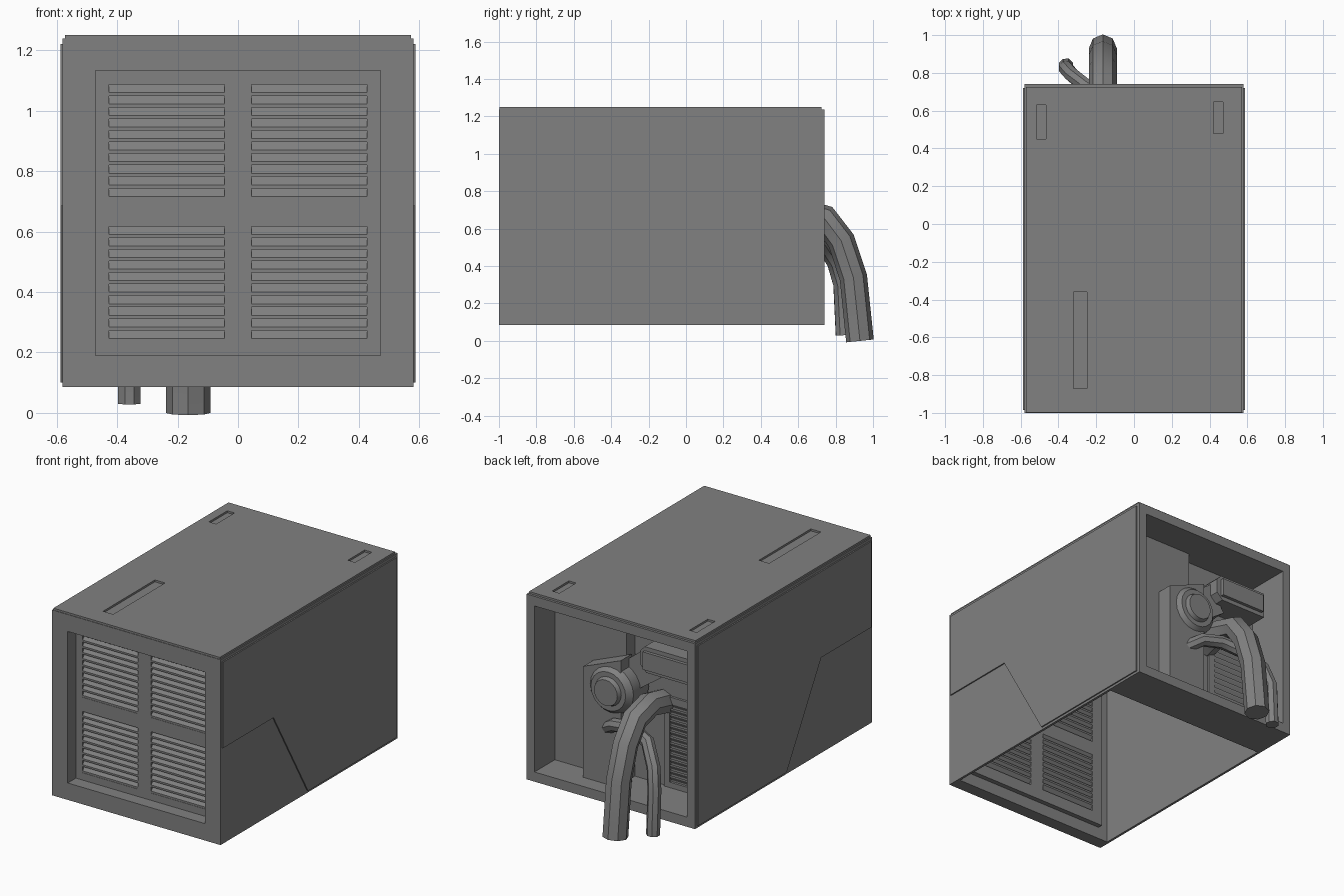
import bpy, bmesh, math
from mathutils import Vector

cube = bpy.data.objects.get("Cube")
if cube:
    bpy.data.objects.remove(cube, do_unlink=True)

grey = bpy.data.materials.new("painted grey metal")
grey.use_nodes = True
grey.diffuse_color = (0.22, 0.22, 0.22, 1)
grey.node_tree.nodes["Principled BSDF"].inputs["Base Color"].default_value = grey.diffuse_color


def finish(name, bm):
    bmesh.ops.recalc_face_normals(bm, faces=bm.faces)
    mesh = bpy.data.meshes.new(name)
    bm.to_mesh(mesh)
    bm.free()
    mesh.materials.append(grey)
    obj = bpy.data.objects.new(name, mesh)
    bpy.context.collection.objects.link(obj)
    return obj


def add_box(bm, x, y, z):
    verts = bmesh.ops.create_cube(bm, size=1)["verts"]
    for v in verts:
        v.co = [lo + (c + 0.5) * (hi - lo) for c, (lo, hi) in zip(v.co, (x, y, z))]


def box(name, x, y, z):
    bm = bmesh.new()
    add_box(bm, x, y, z)
    return finish(name, bm)


def add_prism(bm, outline, lo, hi, axis):
    """Extrude a 2D outline along x (outline is y,z) or along y (outline is x,z)."""
    def place(p, t):
        return (t, p[0], p[1]) if axis == "x" else (p[0], t, p[1])
    face = bm.faces.new([bm.verts.new(place(p, lo)) for p in outline])
    ext = bmesh.ops.extrude_face_region(bm, geom=[face])["geom"]
    step = Vector((hi - lo, 0, 0)) if axis == "x" else Vector((0, hi - lo, 0))
    bmesh.ops.translate(bm, vec=step, verts=[g for g in ext if isinstance(g, bmesh.types.BMVert)])


def prism(name, outline, lo, hi, axis):
    bm = bmesh.new()
    add_prism(bm, outline, lo, hi, axis)
    return finish(name, bm)


def frame(name, x, z, hole_x, hole_z, y):
    """Four bars around a rectangular opening."""
    bm = bmesh.new()
    add_box(bm, x, y, (z[0], hole_z[0]))
    add_box(bm, x, y, (hole_z[1], z[1]))
    add_box(bm, (x[0], hole_x[0]), y, hole_z)
    add_box(bm, (hole_x[1], x[1]), y, hole_z)
    return finish(name, bm)


def louvres(name, x, z, count, y, depth):
    bm = bmesh.new()
    pitch = (z[1] - z[0]) / count
    for i in range(count):
        b = z[0] + i * pitch
        add_prism(bm, [(y, b), (y, b + 0.3 * pitch), (y + depth, b + 1.2 * pitch),
                       (y + depth, b + 0.9 * pitch)], x[0], x[1], "x")
    return finish(name, bm)


def turned(name, profile, centre, sides):
    """Revolve (radius, y) points around an axis along y."""
    bm = bmesh.new()
    rings = []
    for r, y in profile:
        ring = [bm.verts.new((centre[0] + r * math.cos(a), y, centre[1] + r * math.sin(a)))
                for a in (2 * math.pi * i / sides for i in range(sides))]
        rings.append(ring)
    for a, b in zip(rings, rings[1:]):
        for i in range(sides):
            j = (i + 1) % sides
            bm.faces.new((a[i], a[j], b[j], b[i]))
    bm.faces.new(rings[0])
    bm.faces.new(rings[-1])
    return smooth(finish(name, bm))


def smooth(obj):
    bpy.ops.object.select_all(action="DESELECT")
    obj.select_set(True)
    bpy.context.view_layer.objects.active = obj
    bpy.ops.object.shade_smooth_by_angle(angle=math.radians(40))
    return obj


def pipe(name, points, radius):
    curve = bpy.data.curves.new(name, "CURVE")
    curve.dimensions = "3D"
    curve.bevel_depth = radius
    curve.bevel_resolution = 2
    curve.use_fill_caps = True
    spline = curve.splines.new("POLY")
    spline.points.add(len(points) - 1)
    for p, co in zip(spline.points, points):
        p.co = (*co, 1)
    curve.materials.append(grey)
    obj = bpy.data.objects.new(name, curve)
    bpy.context.collection.objects.link(obj)
    bpy.ops.object.select_all(action="DESELECT")
    obj.select_set(True)
    bpy.context.view_layer.objects.active = obj
    bpy.ops.object.convert(target="MESH")
    return smooth(bpy.context.view_layer.objects.active)


W, BOTTOM, ROOF = 0.58, 0.085, 1.238

# Housing shell, open underneath
box("roof", (-W, W), (-1, 0.74), (1.2, ROOF))
cover = [(-0.985, 0.685), (-0.49, 0.685), (-0.15, 0.1), (0.72, 0.1), (0.72, 1.22), (-0.985, 1.22)]
for side, s in (("left", 1), ("right", -1)):
    box(side + "_wall", sorted((s * 0.565, s * W)), (-1, 0.74), (BOTTOM, ROOF))
    prism(side + "_cover", cover, s * (W - 0.005), s * 0.588, "x")

# Top panel with sunken slots
top = box("top_panel", (-0.573, 0.573), (-0.997, 0.725), (ROOF - 0.001, 1.25))
bm = bmesh.new()
for x, y in (((-0.32, -0.25), (-0.87, -0.36)), ((-0.515, -0.465), (0.45, 0.63)),
             ((0.42, 0.47), (0.48, 0.645))):
    add_box(bm, x, y, (1.2, 1.3))
cutter = finish("slot_cutter", bm)
cutter.hide_render = True
cutter.hide_viewport = True
cut = top.modifiers.new("slots", "BOOLEAN")
cut.object = cutter
cut.solver = "EXACT"

# Front frame and grille panel
frame("front_frame", (-W, W), (BOTTOM, ROOF), (-0.472, 0.472), (0.19, 1.133), (-1, -0.92))
bm = bmesh.new()
panel_y = (-0.92, -0.89)
for x in ((-0.5, -0.427), (-0.045, 0.045), (0.427, 0.5)):
    add_box(bm, x, panel_y, (0.16, 1.16))
for x in ((-0.427, -0.045), (0.045, 0.427)):
    for z in ((0.16, 0.235), (0.617, 0.705), (1.087, 1.16)):
        add_box(bm, x, panel_y, z)
finish("grille_panel", bm)
for side, x in (("right", (-0.427, -0.045)), ("left", (0.045, 0.427))):
    for level, z in (("lower", (0.235, 0.617)), ("upper", (0.705, 1.087))):
        louvres(f"{level}_{side}_louvres", x, z, 10, -0.918, 0.03)

# Rear service compartment
frame("rear_frame", (-W, W), (BOTTOM, ROOF), (-0.525, 0.525), (0.145, 1.178), (0.46, 0.74))
box("compartment_back", (-0.53, 0.53), (0.44, 0.46), (0.1, 1.2))
box("compartment_block", (0.03, 0.527), (0.455, 0.54), (0.14, 1.18))
prism("motor_bracket", [(0.26, 0.145), (0.0, 0.145), (0.0, 0.94), (0.26, 0.835)], 0.53, 0.64, "y")
frame("rear_vent_frame", (-0.5, -0.18), (0.146, 0.71), (-0.46, -0.22), (0.18, 0.67), (0.455, 0.475))
louvres("rear_vent_louvres", (-0.46, -0.22), (0.18, 0.67), 14, 0.455, 0.018)

# Motor with end cap
turned("motor", [(0.13, 0.46), (0.15, 0.48), (0.15, 0.63), (0.12, 0.665), (0.09, 0.665),
                 (0.08, 0.69)], (0.07, 0.74), 20)

# Junction box joined to the motor
prism("junction_box", [(-0.48, 0.9), (-0.16, 0.9), (-0.12, 0.94), (-0.12, 1.03), (-0.15, 1.06),
                       (-0.48, 1.06)], 0.455, 0.62, "y")
box("junction_lid", (-0.46, -0.15), (0.615, 0.64), (0.925, 1.035))
prism("motor_arm", [(-0.22, 0.86), (-0.02, 0.72), (0.08, 0.86), (-0.12, 1.02)], 0.46, 0.56, "y")

# Hoses
pipe("large_hose", [(-0.165, 0.45, 0.66), (-0.165, 0.6, 0.695), (-0.165, 0.74, 0.655),
                    (-0.165, 0.83, 0.535), (-0.165, 0.895, 0.34), (-0.165, 0.93, 0.0)], 0.074)
pipe("small_hose", [(0.12, 0.6, 0.48), (0.03, 0.66, 0.54), (-0.1, 0.68, 0.565), (-0.24, 0.72, 0.53),
                    (-0.33, 0.79, 0.42), (-0.36, 0.825, 0.3), (-0.36, 0.838, 0.03)], 0.04)
